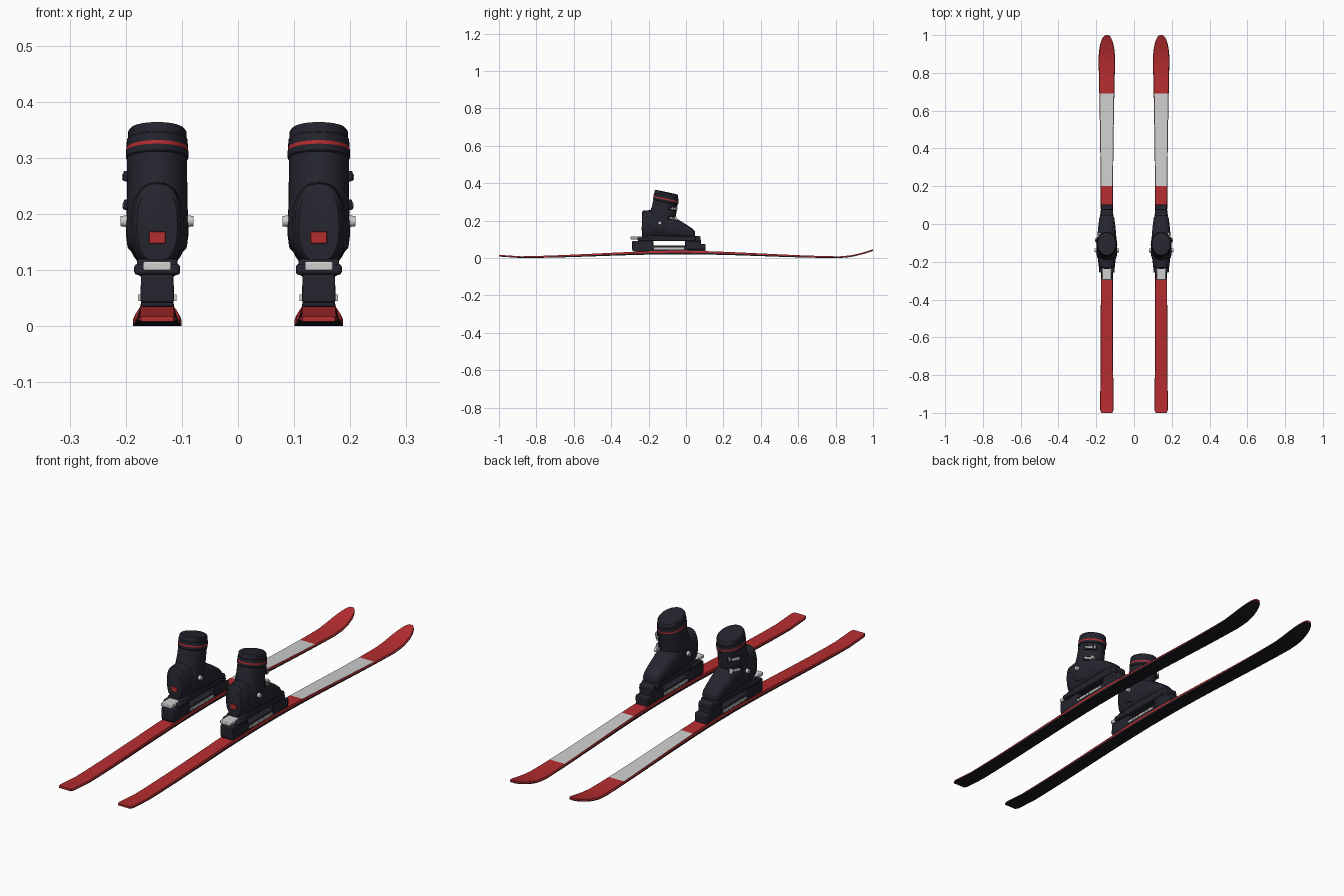
import bpy, bmesh, math
from mathutils import Matrix, Vector

if "Cube" in bpy.data.objects:
    bpy.data.objects.remove(bpy.data.objects["Cube"])

CX = 0.144  # centre line of the +x ski; everything is mirrored to -x


def material(name, rgb):
    m = bpy.data.materials.new(name)
    m.diffuse_color = (*rgb, 1)
    m.use_nodes = True
    m.node_tree.nodes["Principled BSDF"].inputs["Base Color"].default_value = m.diffuse_color
    return m


RED = material("red", (0.47, 0.026, 0.029))
DARK = material("dark navy", (0.018, 0.018, 0.028))
BLACK = material("base black", (0.011, 0.011, 0.015))
SILVER = material("light grey", (0.62, 0.62, 0.62))


def finish(name, bm, mats, bevel=0.0, angle=35):
    """Turn a bmesh into a mirrored object, smooth with sharp edges kept."""
    bmesh.ops.recalc_face_normals(bm, faces=bm.faces)
    me = bpy.data.meshes.new(name)
    bm.to_mesh(me)
    bm.free()
    for m in mats:
        me.materials.append(m)
    for p in me.polygons:
        p.use_smooth = True
    me.set_sharp_from_angle(angle=math.radians(angle))
    ob = bpy.data.objects.new(name, me)
    bpy.context.collection.objects.link(ob)
    if bevel:
        b = ob.modifiers.new("Bevel", "BEVEL")
        b.width, b.segments, b.limit_method = bevel, 2, "ANGLE"
    ob.modifiers.new("Mirror", "MIRROR").use_mirror_merge = False
    return ob


def loft(name, rings, mats, rule=None, angle=35):
    """Skin closed rings; rule(ring, segment) gives the material index."""
    bm = bmesh.new()
    vs = [[bm.verts.new((CX + p[0], p[1], p[2])) for p in r] for r in rings]
    n = len(rings[0])
    for i in range(len(vs) - 1):
        for j in range(n):
            k = (j + 1) % n
            f = bm.faces.new((vs[i][j], vs[i][k], vs[i + 1][k], vs[i + 1][j]))
            f.material_index = rule(i, j) if rule else 0
    bm.faces.new(vs[0])
    bm.faces.new(vs[-1])
    return finish(name, bm, mats, angle=angle)


def box(name, size, loc, mat, bevel=0.003, rot=None, taper=1.0):
    """Box centred at loc (x relative to the ski); taper narrows the top."""
    bm = bmesh.new()
    bmesh.ops.create_cube(bm, size=1)
    for v in bm.verts:
        t = taper if v.co.z > 0 else 1
        v.co = Vector((v.co.x * size[0] * t, v.co.y * size[1], v.co.z * size[2]))
    if rot:
        bm.transform(rot)
    bm.transform(Matrix.Translation((CX + loc[0], loc[1], loc[2])))
    return finish(name, bm, [mat], bevel)


def span(name, hw, y, z, mat, bevel=0.003, taper=1.0):
    """Box centred on the ski from y[0]..y[1], z[0]..z[1]."""
    return box(name, (2 * hw, y[1] - y[0], z[1] - z[0]),
               (0, sum(y) / 2, sum(z) / 2), mat, bevel, None, taper)


# Ski: side cut, camber, raised tip, red top and black base
def ski_ring(y):
    t = (y + 0.12) / (0.97 if y > -0.12 else 0.8)
    hw = 0.0315 + (0.012 if y > -0.12 else 0.0035) * min(t * t, 1)
    if y > 0.87:
        hw *= math.sqrt(max(1 - ((y - 0.87) / 0.1315) ** 2, 0.0)) ** 0.9
    if y < -0.985:
        hw -= (-0.985 - y) * 0.4
    z = 0.01 * (1 + math.cos(math.pi * max(-1, min(1, (y + 0.03) / 0.88))))
    if y > 0.82:
        z += 0.038 * ((y - 0.82) / 0.18) ** 1.7
    if y < -0.88:
        z += 0.008 * (-0.88 - y) / 0.12
    th = 0.02 - 0.011 * min(abs(y + 0.05) / 0.85, 1)
    top = hw * 0.93
    return [(-hw, y, z), (-hw, y, z + th * 0.45), (-top, y, z + th),
            (top, y, z + th), (hw, y, z + th * 0.45), (hw, y, z)]


stations = [-1, -0.985, -0.95, -0.88] + [-0.8 + 0.1 * i for i in range(10)]
stations += [0.2, 0.3, 0.4, 0.5, 0.6, 0.69, 0.76, 0.82, 0.87]
stations += [0.89, 0.91, 0.93, 0.95, 0.965, 0.98, 0.99, 0.996, 1.0]


def ski_colour(i, j):
    if j in (0, 4, 5):
        return 1
    return 2 if j == 2 and 0.19 < stations[i] < 0.65 else 0


loft("ski", [ski_ring(y) for y in stations], [RED, BLACK, SILVER], ski_colour, 25)

# Binding: base plate, ribbed side rail, toe piece and heel piece
span("binding_plate", 0.029, (-0.285, 0.104), (0.034, 0.068), DARK, 0.004)
for i in range(10):
    y = -0.17 + i * 0.016
    span("rail_rib", 0.034, (y, y + 0.0145), (0.045, 0.056), SILVER, 0)
span("toe_base", 0.03, (0.0, 0.104), (0.045, 0.075), DARK, 0.004)
span("toe_support", 0.029, (-0.005, 0.08), (0.066, 0.096), DARK, 0.003)
span("toe_clamp", 0.034, (0.035, 0.078), (0.088, 0.117), DARK, 0.006, 0.85)
span("heel_base", 0.03, (-0.288, -0.175), (0.042, 0.092), DARK, 0.004, 0.95)
span("heel_cheeks", 0.041, (-0.258, -0.19), (0.091, 0.111), DARK, 0.006)
span("heel_lever", 0.025, (-0.296, -0.235), (0.099, 0.115), SILVER, 0.003)
span("boot_sole", 0.036, (-0.236, 0.052), (0.09, 0.12), DARK, 0.005)


# Boot foot: superellipse sections along the length
def foot_ring(y, hw, z0, z1, n=28, e=2.5):
    out = []
    for k in range(n):
        a = 2 * math.pi * k / n
        c, s = math.cos(a), math.sin(a)
        out.append((hw * math.copysign(abs(c) ** (2 / e), c), y,
                    (z0 + z1) / 2 + (z1 - z0) / 2 * math.copysign(abs(s) ** (2 / e), s)))
    return out


foot = [(-0.235, 0.036, 0.115, 0.246), (-0.229, 0.042, 0.11, 0.254),
        (-0.19, 0.047, 0.105, 0.256), (-0.14, 0.051, 0.105, 0.25),
        (-0.08, 0.051, 0.105, 0.228), (-0.04, 0.048, 0.105, 0.205),
        (0.0, 0.044, 0.105, 0.18), (0.03, 0.04, 0.105, 0.16),
        (0.043, 0.035, 0.107, 0.15), (0.048, 0.028, 0.112, 0.142)]
loft("boot_foot", [foot_ring(*f) for f in foot], [DARK], angle=40)

# Boot cuff: tilted ellipses with a flared collar and a red band
TILT = math.tan(math.radians(12))


def cuff_ring(y, z, hw, hd, n=32):
    pts = [(hw * math.cos(2 * math.pi * k / n), hd * math.sin(2 * math.pi * k / n))
           for k in range(n)]
    return [(px, y + py, z - py * TILT) for px, py in pts]


cuff = [(-0.148, 0.135, 0.047, 0.066), (-0.147, 0.142, 0.053, 0.073),
        (-0.144, 0.165, 0.056, 0.076), (-0.132, 0.205, 0.0545, 0.073),
        (-0.117, 0.26, 0.0535, 0.066), (-0.110, 0.298, 0.0535, 0.064),
        (-0.109, 0.300, 0.0555, 0.067), (-0.108, 0.311, 0.0555, 0.067),
        (-0.107, 0.3175, 0.055, 0.0665), (-0.106, 0.332, 0.054, 0.0655),
        (-0.106, 0.333, 0.0525, 0.064), (-0.105, 0.346, 0.052, 0.0635),
        (-0.105, 0.351, 0.048, 0.06), (-0.105, 0.353, 0.04, 0.05)]
loft("boot_cuff", [cuff_ring(*c) for c in cuff], [DARK, RED],
     lambda i, j: 1 if i == 7 else 0)

# Red plate on the heel
box("heel_plate", (0.029, 0.008, 0.021), (0, -0.2345, 0.158), RED, 0.001)

# Pivot studs on both sides of the ankle
for s in (-1, 1):
    bm = bmesh.new()
    bmesh.ops.create_cone(bm, cap_ends=True, segments=16, radius1=0.011,
                          radius2=0.009, depth=0.014)
    bm.transform(Matrix.Translation((CX + s * 0.058, -0.14, 0.187))
                 @ Matrix.Rotation(s * math.pi / 2, 4, "Y"))
    finish("pivot_stud", bm, [SILVER])


# Buckles on the outer front of the cuff: dark strap, silver lever and catch
def buckle(yc, z, hw, hd, deg):
    a = math.radians(deg)
    rot = Matrix.Rotation(a, 4, "Z") @ Matrix.Rotation(math.radians(-8), 4, "X")
    n = Vector((math.cos(a), math.sin(a), 0))
    t = Vector((-math.sin(a), math.cos(a), 0))
    p = Vector((hw * math.cos(a), yc + hd * math.sin(a), z))
    box("buckle_strap", (0.008, 0.055, 0.018), p + n * 0.001, DARK, 0.002, rot)
    box("buckle_lever", (0.007, 0.034, 0.011), p + n * 0.008 - t * 0.006, SILVER, 0.002, rot)
    box("buckle_catch", (0.008, 0.008, 0.017), p + n * 0.007 + t * 0.02, SILVER, 0.002, rot)


buckle(-0.115, 0.264, 0.0535, 0.066, 42)
buckle(-0.128, 0.213, 0.0535, 0.073, 44)

# Instep catch beside the tongue
box("instep_catch", (0.012, 0.012, 0.022), (0.04, -0.055, 0.212), SILVER, 0.002,
    Matrix.Rotation(math.radians(35), 4, "X"))
